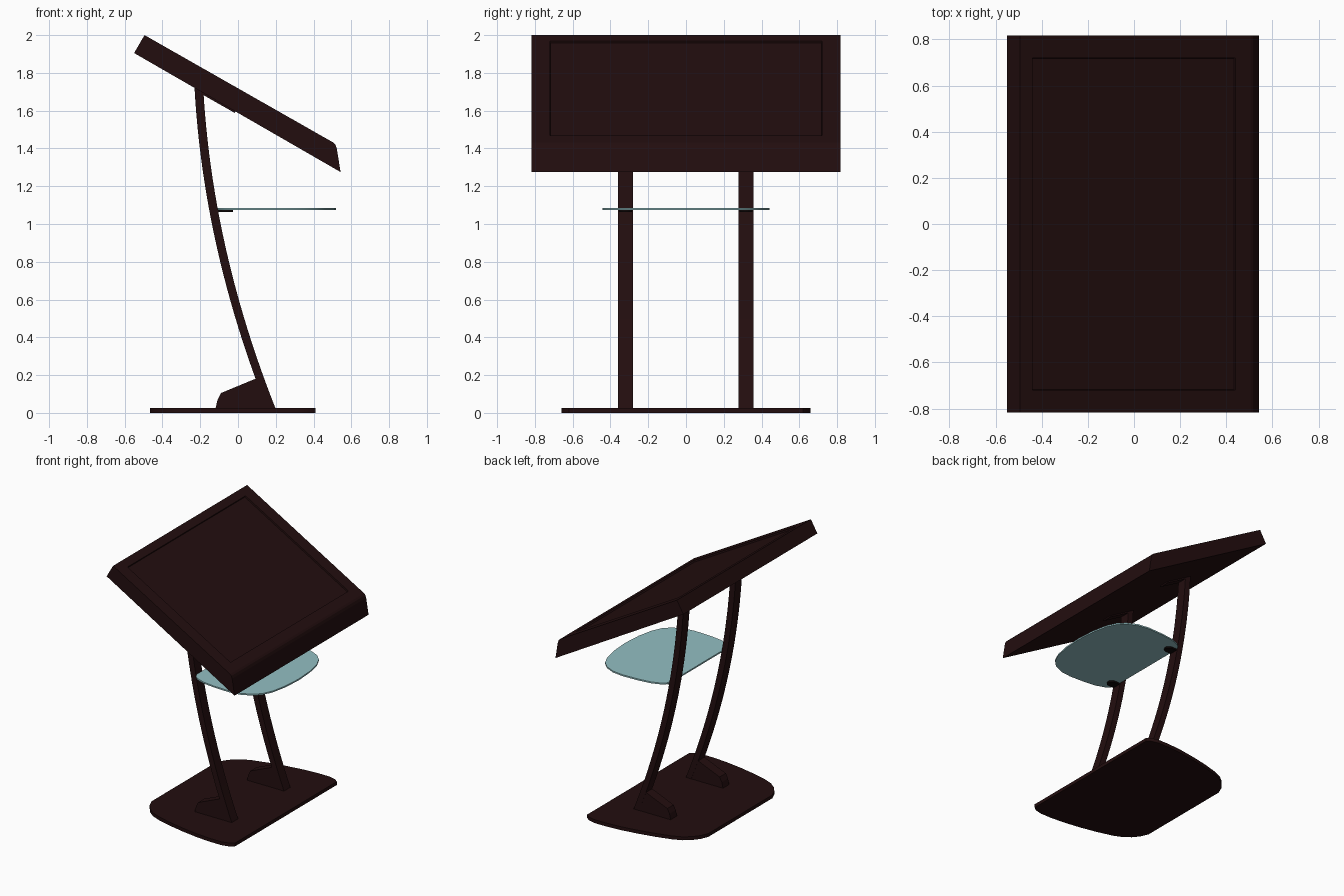
import bpy, bmesh, math
from mathutils import Vector

if "Cube" in bpy.data.objects:
    bpy.data.objects.remove(bpy.data.objects["Cube"])


def material(name, rgb):
    m = bpy.data.materials.new(name)
    m.diffuse_color = (*rgb, 1)
    m.use_nodes = True
    m.node_tree.nodes["Principled BSDF"].inputs["Base Color"].default_value = m.diffuse_color
    return m


BROWN = material("dark brown metal", (0.0165, 0.0042, 0.0046))
GLASS = material("pale teal glass", (0.29, 0.52, 0.54))
BLACK = material("black metal", (0.004, 0.002, 0.002))


def finish(bm, name, mat, smooth=False):
    bmesh.ops.recalc_face_normals(bm, faces=bm.faces)
    me = bpy.data.meshes.new(name)
    bm.to_mesh(me)
    bm.free()
    me.materials.append(mat)
    ob = bpy.data.objects.new(name, me)
    bpy.context.collection.objects.link(ob)
    if smooth:
        bpy.ops.object.select_all(action='DESELECT')
        ob.select_set(True)
        bpy.context.view_layer.objects.active = ob
        bpy.ops.object.shade_smooth_by_angle(angle=math.radians(30))
    return ob


def prism(pts, lo, hi, axis):
    """Extrude a profile: (x, z) points along y, or (x, y) points along z."""
    bm = bmesh.new()
    if axis == 'y':
        vs = [bm.verts.new((x, lo, z)) for x, z in pts]
        d = Vector((0, hi - lo, 0))
    else:
        vs = [bm.verts.new((x, y, lo)) for x, y in pts]
        d = Vector((0, 0, hi - lo))
    f = bm.faces.new(vs)
    r = bmesh.ops.extrude_face_region(bm, geom=[f], use_keep_orig=True)
    bmesh.ops.translate(bm, vec=d, verts=[g for g in r['geom'] if isinstance(g, bmesh.types.BMVert)])
    bmesh.ops.recalc_face_normals(bm, faces=bm.faces)
    return bm


def mirrored(half):
    return half + [(x, -y) for x, y in reversed(half) if y > 1e-6]


# base plate: straight front edge, bowed sides, narrower rear
base = [(0.41, 0.62), (0.38, 0.645), (0.32, 0.66), (0.22, 0.66), (0.1, 0.65), (-0.03, 0.63),
        (-0.16, 0.603), (-0.28, 0.57), (-0.35, 0.54), (-0.40, 0.50), (-0.44, 0.45), (-0.465, 0.39)]
finish(prism(mirrored(base), 0, 0.026, 'z'), "base_plate", BROWN, True)

# glass shelf
shelf = [(-0.11, 0.34), (-0.098, 0.375), (-0.07, 0.40), (0.0, 0.425), (0.1, 0.438), (0.23, 0.443),
         (0.32, 0.432), (0.40, 0.395), (0.45, 0.345), (0.485, 0.27), (0.51, 0.15), (0.52, 0)]
finish(prism(mirrored(shelf), 1.075, 1.086, 'z'), "glass_shelf", GLASS, True)


def front_edge(z):
    return 0.208 - 0.40 * z + 0.1 * z * z


def under(x):
    return 1.905 - (x + 0.55) * 0.578


# curved posts with feet and brackets, one per side
for side, y in (("near", -0.32), ("far", 0.318)):
    lo, hi = y - 0.039, y + 0.039
    zs = [0.02 + i * (1.725 - 0.02) / 24 for i in range(25)]
    outline = [(front_edge(z), z) for z in zs]
    outline += [(front_edge(z) - 0.046, z) for z in reversed(zs)]
    finish(prism(outline, lo, hi, 'y'), "post_" + side, BROWN, True)

    foot = [(0.19, 0.02), (0.13, 0.19), (0.083, 0.177), (-0.09, 0.105), (-0.108, 0.07), (-0.12, 0.02)]
    finish(prism(foot, lo + 0.001, hi - 0.001, 'y'), "foot_" + side, BROWN)

    # shelf bracket with rounded tip
    tip = [(-0.06 + 0.034 * math.cos(a), y + 0.034 * math.sin(a))
           for a in [math.radians(-90 + 18 * i) for i in range(11)]]
    bracket = [(-0.13, y - 0.034)] + tip + [(-0.13, y + 0.034)]
    finish(prism(bracket, 1.063, 1.0755, 'z'), "shelf_bracket_" + side, BLACK)

    # mounting plate under the display
    plate = [(-0.22, under(-0.22) + 0.01), (-0.01, under(-0.01) + 0.01),
             (-0.017, under(-0.01) - 0.005), (-0.225, under(-0.22) - 0.008)]
    finish(prism(plate, lo, hi, 'y'), "mounting_plate_" + side, BROWN)

# tilted display housing with recessed screen
profile = [(-0.495, 2.0), (0.505, 1.431), (0.516, 1.42), (0.523, 1.40), (0.543, 1.275), (-0.55, 1.905)]
bm = prism(profile, -0.818, 0.818, 'y')
top = max(bm.faces, key=lambda f: f.normal.z * f.calc_area())
bmesh.ops.inset_region(bm, faces=[top], thickness=0.1)
for v in top.verts:
    x = math.copysign(0.44, v.co.x)
    v.co = (x, math.copysign(0.72, v.co.y), 2.0 - (x + 0.495) * 0.569)
bmesh.ops.inset_region(bm, faces=[top], thickness=0.002, depth=-0.012)
finish(bm, "display_housing", BROWN)
